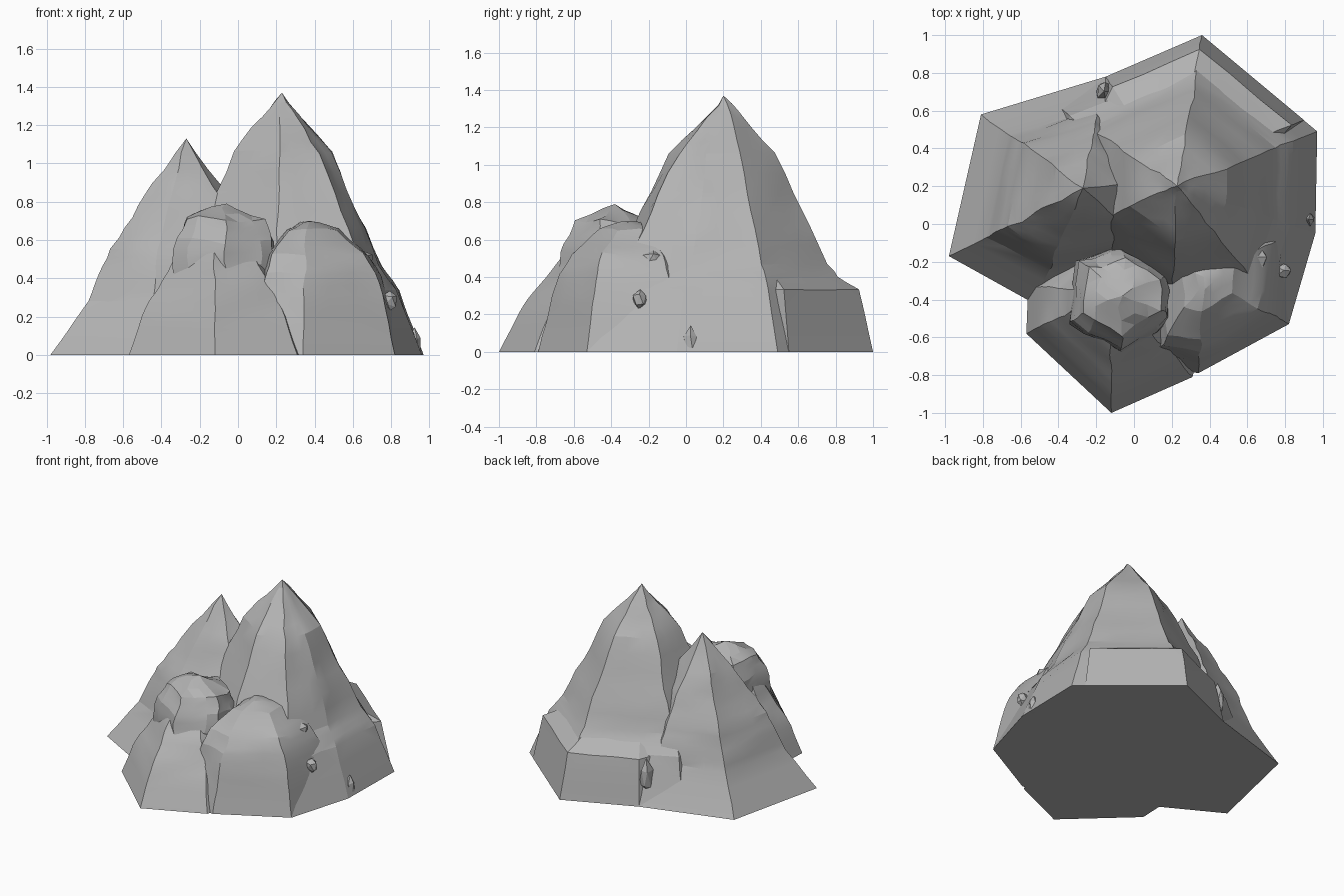
import bpy
import bmesh
from mathutils import Vector, noise

cube = bpy.data.objects.get("Cube")
if cube:
    bpy.data.objects.remove(cube, do_unlink=True)

stone = bpy.data.materials.new("grey_stone")
stone.use_nodes = True
GREY = (0.45, 0.45, 0.45, 1)
stone.diffuse_color = GREY
stone.node_tree.nodes["Principled BSDF"].inputs["Base Color"].default_value = GREY


def finish(name, bm, angle):
    """Turn a bmesh into a stone object with soft faces and crisp ridges."""
    bmesh.ops.recalc_face_normals(bm, faces=bm.faces)
    mesh = bpy.data.meshes.new(name)
    bm.to_mesh(mesh)
    bm.free()
    mesh.materials.append(stone)
    obj = bpy.data.objects.new(name, mesh)
    bpy.context.collection.objects.link(obj)
    bpy.ops.object.select_all(action="DESELECT")
    obj.select_set(True)
    bpy.context.view_layer.objects.active = obj
    bpy.ops.object.shade_smooth_by_angle(angle=angle)


def peak(name, apex, corners, profile, rough=0.018, cuts=2):
    """Loft a ridged peak: base corners shrink towards the apex by the profile.

    The profile holds pairs of height and remaining share of the base spread.
    """
    apex = Vector(apex)
    bm = bmesh.new()
    rings = []
    for z, share in profile:
        ring = []
        for x, y in corners:
            p = apex.lerp(Vector((x, y, 0)), share)
            ring.append(bm.verts.new((p.x, p.y, z)))
        rings.append(ring)
    count = len(corners)
    for low, high in zip(rings, rings[1:]):
        for i in range(count):
            j = (i + 1) % count
            bm.faces.new((low[i], low[j], high[j], high[i]))
    tip = bm.verts.new(apex)
    for i in range(count):
        bm.faces.new((rings[-1][i], rings[-1][(i + 1) % count], tip))
    bm.faces.new(rings[0][::-1])

    # Weather the slopes while the base and summit stay in place
    slopes = [e for e in bm.edges if any(v.co.z > 0 for v in e.verts)]
    bmesh.ops.subdivide_edges(bm, edges=slopes, cuts=cuts, use_grid_fill=True)
    for v in bm.verts:
        if v.co.z > 0.001 and (v.co - apex).length > 0.01:
            shift = noise.noise_vector(v.co * 4) + noise.noise_vector(v.co * 11) * 0.6
            v.co += shift * rough * min(1, v.co.z * 3)
    finish(name, bm, 0.25)


def chunk(name, centre, size):
    """A small angular stone stuck to the slope."""
    bm = bmesh.new()
    bmesh.ops.create_icosphere(bm, subdivisions=1, radius=1)
    for v in bm.verts:
        p = v.co + noise.noise_vector(v.co + Vector(centre)) * 0.3
        v.co = [c + s * a for c, s, a in zip(centre, size, p)]
        v.co.z = max(v.co.z, 0)
    finish(name, bm, 0.2)


# Tall main summit
peak("main_peak", (0.23, 0.2, 1.37),
     [(0.36, 1), (-0.45, 0.65), (-0.5, -0.12), (0.19, -0.62),
      (0.82, -0.53), (0.96, -0.05), (0.97, 0.49)],
     [(0, 1), (0.34, 0.82), (0.47, 0.7), (0.75, 0.53), (1.06, 0.34), (1.25, 0.13)])

# Low shelf around the back corner
peak("back_ledge", (0.2, 0.25, 0.62),
     [(0.36, 1), (-0.15, 0.78), (-0.4, 0.2), (0.5, 0.1), (0.9, 0.55)],
     [(0, 1), (0.33, 0.9), (0.46, 0.62)], 0.012)

# Second summit on the right-hand side of the model
peak("side_peak", (-0.27, 0.19, 1.13),
     [(-0.98, -0.17), (-0.53, -0.42), (0.28, -0.3), (0.45, 0.25),
      (-0.15, 0.78), (-0.81, 0.58)],
     [(0, 1), (0.28, 0.71), (0.42, 0.65), (0.55, 0.57), (0.72, 0.4), (0.9, 0.25)])

# Front flank that carries the domed outcrop
peak("front_flank", (-0.12, -0.36, 0.64),
     [(-0.57, -0.58), (-0.12, -1), (0.31, -0.81), (0.45, -0.25), (-0.2, 0), (-0.56, -0.33)],
     [(0, 1), (0.2, 0.84), (0.32, 0.71), (0.43, 0.56), (0.54, 0.42)])

# Domed outcrop with steep sides and a shallow cap
peak("domed_outcrop", (-0.06, -0.38, 0.79),
     [(-0.34, -0.52), (-0.06, -0.67), (0.2, -0.49), (0.19, -0.26),
      (-0.05, -0.12), (-0.3, -0.2)],
     [(0.2, 1), (0.45, 1), (0.59, 0.96), (0.7, 0.75)], 0.03)

# Lower shoulder at the front
peak("front_shoulder", (0.37, -0.28, 0.7),
     [(0.82, -0.53), (0.34, -0.79), (0.08, -0.74), (0.02, -0.1), (0.4, 0.2), (0.86, -0.05)],
     [(0, 1), (0.25, 0.89), (0.42, 0.78), (0.52, 0.66), (0.65, 0.34)])

# Loose stones on the slopes
chunk("upper_stone", (0.64, -0.18, 0.49), (0.08, 0.07, 0.07))
chunk("lower_stone", (0.79, -0.25, 0.28), (0.05, 0.04, 0.06))
chunk("foot_stone", (0.92, 0.02, 0.04), (0.045, 0.04, 0.11))
chunk("back_stone", (-0.16, 0.7, 0.2), (0.04, 0.06, 0.13))
